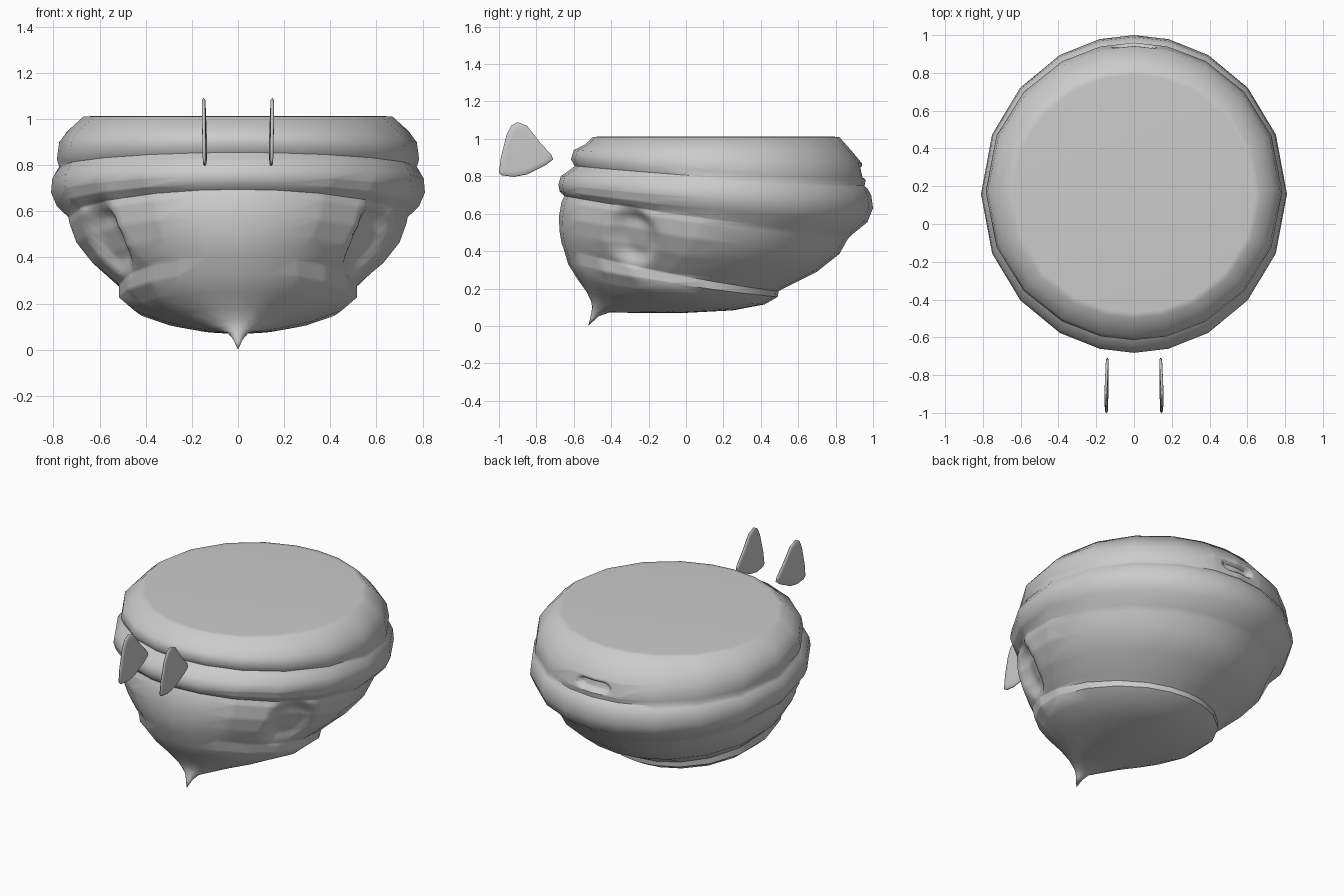
import bpy, bmesh, math
from mathutils import Vector

if "Cube" in bpy.data.objects:
    bpy.data.objects.remove(bpy.data.objects["Cube"])

grey = bpy.data.materials.new("plain grey")
grey.diffuse_color = (0.6, 0.6, 0.6, 1)
grey.use_nodes = True
grey.node_tree.nodes["Principled BSDF"].inputs["Base Color"].default_value = grey.diffuse_color


def finish(bm, name, angle):
    bmesh.ops.recalc_face_normals(bm, faces=bm.faces)
    me = bpy.data.meshes.new(name)
    bm.to_mesh(me)
    bm.free()
    ob = bpy.data.objects.new(name, me)
    me.materials.append(grey)
    bpy.context.collection.objects.link(ob)
    bpy.ops.object.select_all(action='DESELECT')
    ob.select_set(True)
    bpy.context.view_layer.objects.active = ob
    bpy.ops.object.shade_smooth_by_angle(angle=math.radians(angle))
    return ob


def smoothstep(t):
    t = min(max(t, 0), 1)
    return t * t * (3 - 2 * t)


# Tilted rings of the head: front y, front z, back y, back z, half width
rings = [
    (-0.47, 1.012, 0.79, 1.012, 0.64),
    (-0.50, 1.01, 0.82, 1.01, 0.67),
    (-0.54, 0.97, 0.89, 0.93, 0.74),
    (-0.60, 0.94, 0.94, 0.87, 0.775),
    (-0.615, 0.89, 0.96, 0.78, 0.785),
    (-0.595, 0.855, 0.955, 0.75, 0.775),   # upper groove
    (-0.62, 0.835, 0.97, 0.735, 0.785),
    (-0.67, 0.80, 0.99, 0.70, 0.805),
    (-0.682, 0.755, 1.0, 0.63, 0.81),
    (-0.675, 0.72, 0.97, 0.555, 0.785),
    (-0.65, 0.695, 0.89, 0.49, 0.735),     # middle groove
    (-0.665, 0.665, 0.865, 0.465, 0.73),
    (-0.68, 0.58, 0.82, 0.385, 0.70),
    (-0.675, 0.50, 0.70, 0.29, 0.63),
    (-0.665, 0.44, 0.53, 0.205, 0.54),
    (-0.655, 0.415, 0.495, 0.185, 0.515),  # lower groove
    (-0.63, 0.33, 0.49, 0.155, 0.515),
    (-0.58, 0.25, 0.42, 0.115, 0.45),
    (-0.53, 0.18, 0.25, 0.083, 0.32),
    (-0.507, 0.13, 0.0, 0.07, 0.19),
    (-0.502, 0.10, -0.28, 0.07, 0.10),
    (-0.505, 0.075, -0.41, 0.072, 0.045),
    (-0.513, 0.04, -0.47, 0.05, 0.02),
]
quarter = [0, 13, 29, 48, 68]
angles = quarter + [90] + [180 - a for a in quarter[::-1]]
angles += [360 - a for a in angles[-2:0:-1]]

# Head: loft through the rings, flat lid, pointed chin
bm = bmesh.new()
loops = []
for fy, fz, by, bz, w in rings:
    loop = []
    for a in angles:
        s, c = math.sin(math.radians(a)), math.cos(math.radians(a))
        t = (1 - c) / 2
        sag = 0.09 * abs(fz - bz) * s * s
        loop.append(bm.verts.new((w * s, fy + (by - fy) * t, fz + (bz - fz) * t - sag)))
    loops.append(loop)
n = len(angles)
for A, B in zip(loops, loops[1:]):
    for i in range(n):
        bm.faces.new((A[i], A[(i + 1) % n], B[(i + 1) % n], B[i]))
bm.faces.new(loops[0])
tip = bm.verts.new((0, -0.522, 0.0))
for i in range(n):
    bm.faces.new((loops[-1][i], loops[-1][(i + 1) % n], tip))


def refine(test, cuts):
    edges = {e for f in bm.faces if len(f.verts) == 4 and test(f.calc_center_median())
             for e in f.edges}
    bmesh.ops.subdivide_edges(bm, edges=list(edges), cuts=cuts, use_grid_fill=True)


# Eye hollows on both sides
refine(lambda p: abs(p.x) > 0.3 and -0.52 < p.y < -0.02 and 0.24 < p.z < 0.72, 6)
for v in bm.verts:
    if abs(v.co.x) > 0.3:
        dy, dz = v.co.y + 0.29, v.co.z - 0.48
        dy += 0.15 * dz
        push = 0.06 * smoothstep((1 - math.hypot(dy / 0.145, dz / 0.18)) / 0.55)
        v.co += Vector((-math.copysign(0.8, v.co.x), 0.55, 0.1)) * push

# Small slot at the back
refine(lambda p: abs(p.x) < 0.19 and p.y > 0.8 and 0.755 < p.z < 0.90, 8)
for v in bm.verts:
    if v.co.y > 0.8:
        r = math.hypot(max(abs(v.co.x) - 0.075, 0), v.co.z - 0.82)
        v.co.y -= 0.03 * smoothstep((0.036 - r) / 0.018)
finish(bm, "head", 50)

# Thin ear fins floating ahead of the head
outline = [(-1.0, 0.82), (-0.99, 0.90), (-0.96, 1.02), (-0.935, 1.07), (-0.90, 1.09),
           (-0.85, 1.07), (-0.78, 0.98), (-0.72, 0.915), (-0.71, 0.89), (-0.75, 0.86),
           (-0.85, 0.81), (-0.92, 0.797), (-0.985, 0.805)]
cy, cz = -0.87, 0.92
for side, name in ((1, "right_ear"), (-1, "left_ear")):
    bm = bmesh.new()
    shells = []
    for scale, off in ((0.75, 0.008), (0.95, 0.007), (1, 0.002),
                       (1, -0.002), (0.95, -0.007), (0.75, -0.008)):
        loop = []
        for y, z in outline:
            y, z = cy + (y - cy) * scale, cz + (z - cz) * scale
            x = 0.145 + off - 0.02 * (y - cy) + 0.02 * (z - cz)
            loop.append(bm.verts.new((side * x, y, z)))
        shells.append(loop)
    m = len(outline)
    for A, B in zip(shells, shells[1:]):
        for i in range(m):
            bm.faces.new((A[i], A[(i + 1) % m], B[(i + 1) % m], B[i]))
    bm.faces.new(shells[0])
    bm.faces.new(shells[-1])
    finish(bm, name, 60)
